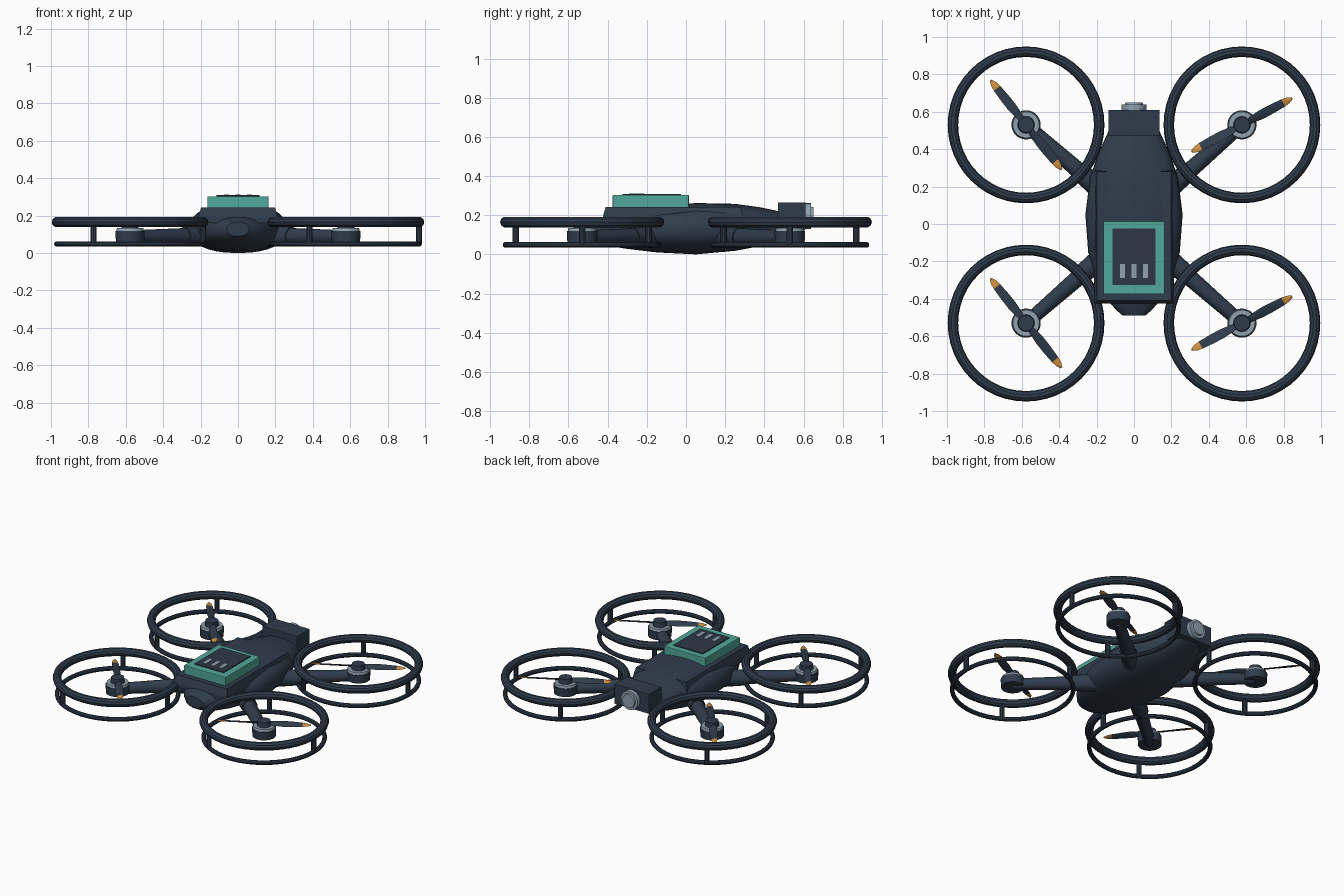
import bpy, bmesh, math
from mathutils import Matrix, Vector

if "Cube" in bpy.data.objects:
    bpy.data.objects.remove(bpy.data.objects["Cube"])


def make_mat(name, rgb):
    m = bpy.data.materials.new(name)
    m.diffuse_color = (*rgb, 1)
    m.use_nodes = True
    m.node_tree.nodes["Principled BSDF"].inputs["Base Color"].default_value = m.diffuse_color
    return m


NAVY = make_mat("dark navy", (0.030, 0.046, 0.072))
TEAL = make_mat("teal", (0.085, 0.40, 0.33))
ORANGE = make_mat("orange", (0.66, 0.28, 0.05))
SILVER = make_mat("silver grey", (0.28, 0.36, 0.43))
SCREEN = make_mat("screen dark", (0.028, 0.039, 0.058))


def finish(name, bm, mats, smooth=True):
    bmesh.ops.recalc_face_normals(bm, faces=bm.faces)
    me = bpy.data.meshes.new(name)
    bm.to_mesh(me)
    bm.free()
    for m in mats:
        me.materials.append(m)
    ob = bpy.data.objects.new(name, me)
    bpy.context.collection.objects.link(ob)
    if smooth:
        bpy.ops.object.select_all(action='DESELECT')
        ob.select_set(True)
        bpy.context.view_layer.objects.active = ob
        bpy.ops.object.shade_smooth_by_angle(angle=math.radians(35))
    return ob


def box(name, x, y, z, mat, bevel=0.0):
    bm = bmesh.new()
    size = [b - a for a, b in (x, y, z)]
    mid = [(a + b) / 2 for a, b in (x, y, z)]
    bmesh.ops.create_cube(bm, size=1, matrix=Matrix.Translation(mid) @ Matrix.Diagonal((*size, 1)))
    if bevel:
        bmesh.ops.bevel(bm, geom=bm.edges[:], offset=bevel, segments=2, affect='EDGES', profile=0.5)
    return finish(name, bm, [mat], False)


def rod(name, a, b, r1, r2, mat, seg=24):
    a, b = Vector(a), Vector(b)
    d = b - a
    bm = bmesh.new()
    rot = d.to_track_quat('Z', 'Y').to_matrix().to_4x4()
    bmesh.ops.create_cone(bm, cap_ends=True, segments=seg, radius1=r1, radius2=r2,
                          depth=d.length, matrix=Matrix.Translation((a + b) / 2) @ rot)
    return finish(name, bm, [mat])


def skin(bm, rings, close=False):
    n = len(rings[0])
    pairs = list(zip(rings, rings[1:] + rings[:1])) if close else list(zip(rings, rings[1:]))
    for p, q in pairs:
        for i in range(n):
            j = (i + 1) % n
            bm.faces.new((p[i], p[j], q[j], q[i]))
    if not close:
        bm.faces.new(rings[0])
        bm.faces.new(rings[-1])


def torus(name, c, major, minor, mat, seg=48, sides=10):
    bm = bmesh.new()
    rings = []
    for i in range(seg):
        a = 2 * math.pi * i / seg
        ring = []
        for k in range(sides):
            t = 2 * math.pi * k / sides
            r = major + minor * math.cos(t)
            ring.append(bm.verts.new((c[0] + r * math.cos(a), c[1] + r * math.sin(a),
                                      c[2] + minor * math.sin(t))))
        rings.append(ring)
    skin(bm, rings, True)
    return finish(name, bm, [mat])


# Body: rounded hull lofted along y (y, half width, bottom, top)
SECTIONS = [(-0.49, 0.06, 0.09, 0.165), (-0.46, 0.095, 0.066, 0.18), (-0.41, 0.14, 0.045, 0.195),
            (-0.30, 0.20, 0.028, 0.22), (-0.15, 0.245, 0.01, 0.245), (0.05, 0.26, 0.0, 0.262),
            (0.25, 0.235, 0.018, 0.258), (0.38, 0.19, 0.042, 0.24), (0.50, 0.135, 0.08, 0.215),
            (0.57, 0.09, 0.11, 0.19)]
bm = bmesh.new()
rings = []
for y, w, lo, hi in SECTIONS:
    ring = []
    for k in range(32):
        t = 2 * math.pi * k / 32
        c, s = math.cos(t), math.sin(t)
        ring.append(bm.verts.new((w * math.copysign(abs(c) ** 0.85, c), y,
                                  (lo + hi) / 2 + (hi - lo) / 2 * math.copysign(abs(s) ** 0.85, s))))
    rings.append(ring)
skin(bm, rings)
finish("body", bm, [NAVY])

# Top deck with sloping flanks
bm = bmesh.new()
rings = []
for z, w, y0, y1 in ((0.16, 0.215, -0.425, 0.29), (0.19, 0.212, -0.425, 0.29), (0.243, 0.198, -0.41, 0.28)):
    rings.append([bm.verts.new(p) for p in ((-w, y0, z), (w, y0, z), (w, y1, z), (-w, y1, z))])
skin(bm, rings)
finish("top_deck", bm, [NAVY], False)

# Battery pad with display and level bars
box("battery_pad", (-0.163, 0.163), (-0.375, 0.015), (0.235, 0.303), TEAL, 0.004)
box("display", (-0.115, 0.115), (-0.325, -0.025), (0.302, 0.309), SCREEN)
for i in (-1, 0, 1):
    box("level_bar", (i * 0.062 - 0.013, i * 0.062 + 0.013), (-0.29, -0.215), (0.307, 0.312), SILVER)

# Rear camera housing and lens
box("camera_housing", (-0.137, 0.137), (0.47, 0.61), (0.125, 0.266), NAVY, 0.003)
rod("lens_barrel", (0, 0.60, 0.195), (0, 0.638, 0.195), 0.066, 0.066, SILVER, 32)
rod("lens_glass", (0, 0.63, 0.195), (0, 0.65, 0.195), 0.05, 0.046, SILVER, 32)


def propeller(c, angle):
    # Two tapered, pitched blades with coloured tips (radius, half width)
    stations = [(0.02, 0.014), (0.06, 0.021), (0.12, 0.027), (0.18, 0.026), (0.25, 0.022),
                (0.28, 0.017), (0.305, 0.005)]
    bm = bmesh.new()
    for turn in (0, math.pi):
        rot = Matrix.Translation(c) @ Matrix.Rotation(angle + turn, 4, 'Z')
        rings = []
        for r, w in stations:
            pitch = math.radians(28 - 60 * r)
            ring = []
            for u, v in ((-1, 0), (0, 0.005), (1, 0), (0, -0.005)):
                p = Vector((r, u * w * math.cos(pitch) - v * math.sin(pitch),
                            u * w * math.sin(pitch) + v))
                ring.append(bm.verts.new(rot @ p))
            rings.append(ring)
        skin(bm, rings)
    for f in bm.faces:
        if (f.calc_center_median() - Vector(c)).length > 0.255:
            f.material_index = 1
    finish("propeller", bm, [NAVY, ORANGE])


# Four rotor units
for sx in (-1, 1):
    for sy in (-1, 1):
        cx, cy = sx * 0.577, sy * 0.53
        torus("guard_ring", (cx, cy, 0.165), 0.391, 0.028, NAVY)
        torus("lower_ring", (cx, cy, 0.048), 0.391, 0.015, NAVY)
        for k in range(3):
            a = 2 * math.pi * k / 3
            px, py = cx + 0.391 * math.cos(a), cy + 0.391 * math.sin(a)
            rod("guard_strut", (px, py, 0.045), (px, py, 0.165), 0.017, 0.017, NAVY, 10)
        # Arm with thicker root sleeve
        root, tip = Vector((sx * 0.13, sy * 0.14, 0.09)), Vector((cx, cy, 0.085))
        rod("arm", root, tip, 0.05, 0.036, NAVY)
        rod("arm_sleeve", root, root.lerp(tip, 0.35), 0.058, 0.052, NAVY)
        # Motor stack
        rod("motor_base", (cx, cy, 0.06), (cx, cy, 0.118), 0.076, 0.078, NAVY, 32)
        rod("motor_ring", (cx, cy, 0.118), (cx, cy, 0.134), 0.074, 0.07, SILVER, 32)
        rod("rotor_hub", (cx, cy, 0.13), (cx, cy, 0.168), 0.046, 0.042, NAVY, 24)
        propeller((cx, cy, 0.15), math.radians(28 if sx > 0 else 128.5))
